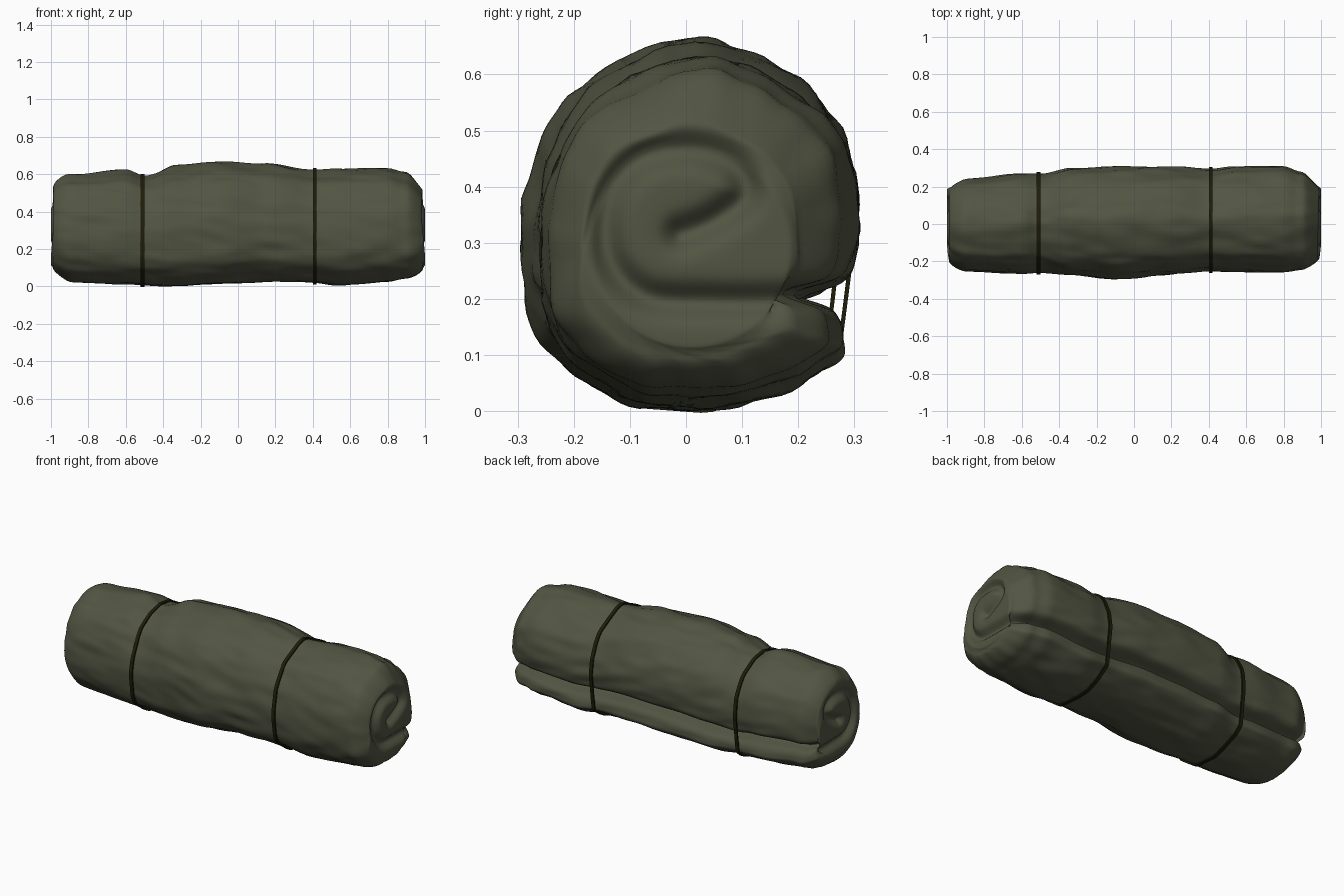
import bpy, bmesh, math
from mathutils import Vector, noise
from mathutils.geometry import convex_hull_2d

cube = bpy.data.objects.get("Cube")
if cube:
    bpy.data.objects.remove(cube, do_unlink=True)


def make_material(name, color):
    mat = bpy.data.materials.new(name)
    mat.use_nodes = True
    mat.diffuse_color = (*color, 1)
    bsdf = next(n for n in mat.node_tree.nodes if n.type == 'BSDF_PRINCIPLED')
    bsdf.inputs["Base Color"].default_value = (*color, 1)
    bsdf.inputs["Roughness"].default_value = 0.9
    return mat


olive = make_material("olive cloth", (0.084, 0.09, 0.055))
dark = make_material("dark strap", (0.013, 0.012, 0.003))


def smooth_curve(points, steps, closed):
    """Catmull-Rom curve through 2D points."""
    pts = [Vector(p) for p in points]
    n = len(pts)
    pick = (lambda i: pts[i % n]) if closed else (lambda i: pts[max(0, min(n - 1, i))])
    out = []
    for i in range(n if closed else n - 1):
        a, b, c, d = (pick(i + k) for k in (-1, 0, 1, 2))
        for j in range(steps):
            t = j / steps
            out.append(0.5 * (2 * b + (c - a) * t + (2 * a - 5 * b + 4 * c - d) * t * t
                              + (3 * b - a - 3 * c + d) * t ** 3))
    return out


# Rolled outline (y, z), with the open flap at the back
OUTLINE = smooth_curve([
    (0, .667), (-.15, .615), (-.23, .55), (-.28, .45), (-.305, .33), (-.3, .2),
    (-.265, .11), (-.19, .045), (-.1, .005), (.05, 0), (.16, .025), (.27, .082),
    (.285, .12), (.265, .165), (.19, .198), (.28, .235), (.305, .28), (.31, .38),
    (.28, .5), (.2, .59), (.1, .645)], 6, True)

# Groove where the layers meet on each end
SPIRAL = smooth_curve([
    (.2, .195), (.05, .195), (-.07, .205), (-.135, .27), (-.14, .37), (-.085, .445),
    (.01, .465), (.085, .44), (.105, .385), (.05, .34), (-.01, .315)], 14, False)

# Extents along the roll: x, y min, y max, z min, z max
STATIONS = [
    (-.99, -.24, .215, .06, .585), (-.88, -.256, .243, .03, .608), (-.6, -.27, .268, .012, .62),
    (-.5, -.262, .268, .01, .592), (-.33, -.275, .298, .005, .65), (-.08, -.3, .305, .015, .665),
    (.15, -.272, .302, .025, .658), (.41, -.255, .29, .022, .618), (.55, -.262, .305, .008, .63),
    (.8, -.26, .303, .028, .632), (.89, -.25, .278, .04, .61), (.99, -.225, .23, .055, .55)]
CENTRE = Vector((.01, .29))


def extents(x):
    x = max(STATIONS[0][0], min(STATIONS[-1][0], x))
    for a, b in zip(STATIONS, STATIONS[1:]):
        if x <= b[0]:
            t = (x - a[0]) / (b[0] - a[0])
            t = t * t * (3 - 2 * t)
            return [p + (q - p) * t for p, q in zip(a[1:], b[1:])]


def section(x, scale=1.0):
    """Wrinkled outline at x, drawn towards the centre and rounded off by scale."""
    y0, y1, z0, z1 = extents(x)
    rounding = min(1, max(0, .88 - scale) * 4)
    ring = []
    for i, p in enumerate(OUTLINE):
        q = Vector((y0 + (p.x + .31) / .62 * (y1 - y0), z0 + p.y / .667 * (z1 - z0)))
        lump = noise.noise(Vector((x * 4, q.x * 8, q.y * 8)))
        fold = noise.noise(Vector((x * 6 + q.y * 5, q.x * 17, q.y * 17 + 5)))
        arm = (q - CENTRE) * (1 + .025 * lump + .03 * fold)
        angle = math.pi * (.5 + 2 * i / len(OUTLINE))
        disc = Vector((math.cos(angle), math.sin(angle))) * .28
        ring.append(CENTRE + arm.lerp(disc, rounding) * scale)
    return ring


def groove(p):
    d = min((p - s).length for s in SPIRAL)
    return .034 * math.exp(-(d / .028) ** 2)


def finish(bm, name, mat):
    bmesh.ops.recalc_face_normals(bm, faces=bm.faces)
    mesh = bpy.data.meshes.new(name)
    bm.to_mesh(mesh)
    bm.free()
    mesh.materials.append(mat)
    obj = bpy.data.objects.new(name, mesh)
    bpy.context.collection.objects.link(obj)
    return obj


def bridge(bm, a, b):
    n = len(a)
    for i in range(n):
        bm.faces.new((a[i], a[(i + 1) % n], b[(i + 1) % n], b[i]))


# Rings of one end: rounded shoulder, then the grooved flat cap
SHOULDER, CAP, BODY = 10, 36, 90
end_rings = []
for i in range(1, SHOULDER + 1):
    a = math.pi / 2 * i / SHOULDER
    end_rings.append((.9 + .09 * math.sin(a), 1 - .2 * (1 - math.cos(a))))
for i in range(1, CAP):
    end_rings.append((.99 + .01 * min(1, i / 8), .8 * (1 - i / CAP)))

rings = [(-x, s) for x, s in reversed(end_rings)]
rings += [(-.9 + 1.8 * i / BODY, 1) for i in range(BODY + 1)]
rings += end_rings

# Bedroll
bm = bmesh.new()
loops = []
for x, scale in rings:
    loop = []
    for p in section(x, scale):
        depth = groove(p) * min(1, (1 - scale) * 4) if scale < 1 else 0
        loop.append(bm.verts.new((x - math.copysign(depth, x), p.x, p.y)))
    loops.append(loop)
for a, b in zip(loops, loops[1:]):
    bridge(bm, a, b)
for loop, side in ((loops[0], -1), (loops[-1], 1)):
    tip = bm.verts.new((side * (1 - groove(CENTRE)), *CENTRE))
    for i in range(len(loop)):
        bm.faces.new((loop[i], loop[(i + 1) % len(loop)], tip))
low = min(v.co.z for v in bm.verts)
bmesh.ops.translate(bm, vec=(0, 0, -low), verts=bm.verts)
roll = finish(bm, "bedroll", olive)
roll.data.shade_smooth()

# Straps pulled taut across the open flap
for name, x in (("right_strap", -.51), ("left_strap", .41)):
    pts = section(x)
    hull = [pts[i] for i in convex_hull_2d(pts)]
    bm = bmesh.new()
    edges = []
    for dx, grow in ((-.01, 0), (-.01, .008), (.01, .008), (.01, 0)):
        edges.append([bm.verts.new((x + dx, *(p + (p - CENTRE).normalized() * grow)))
                      for p in hull])
    for i in range(4):
        bridge(bm, edges[i], edges[(i + 1) % 4])
    bmesh.ops.translate(bm, vec=(0, 0, -low), verts=bm.verts)
    finish(bm, name, dark)
